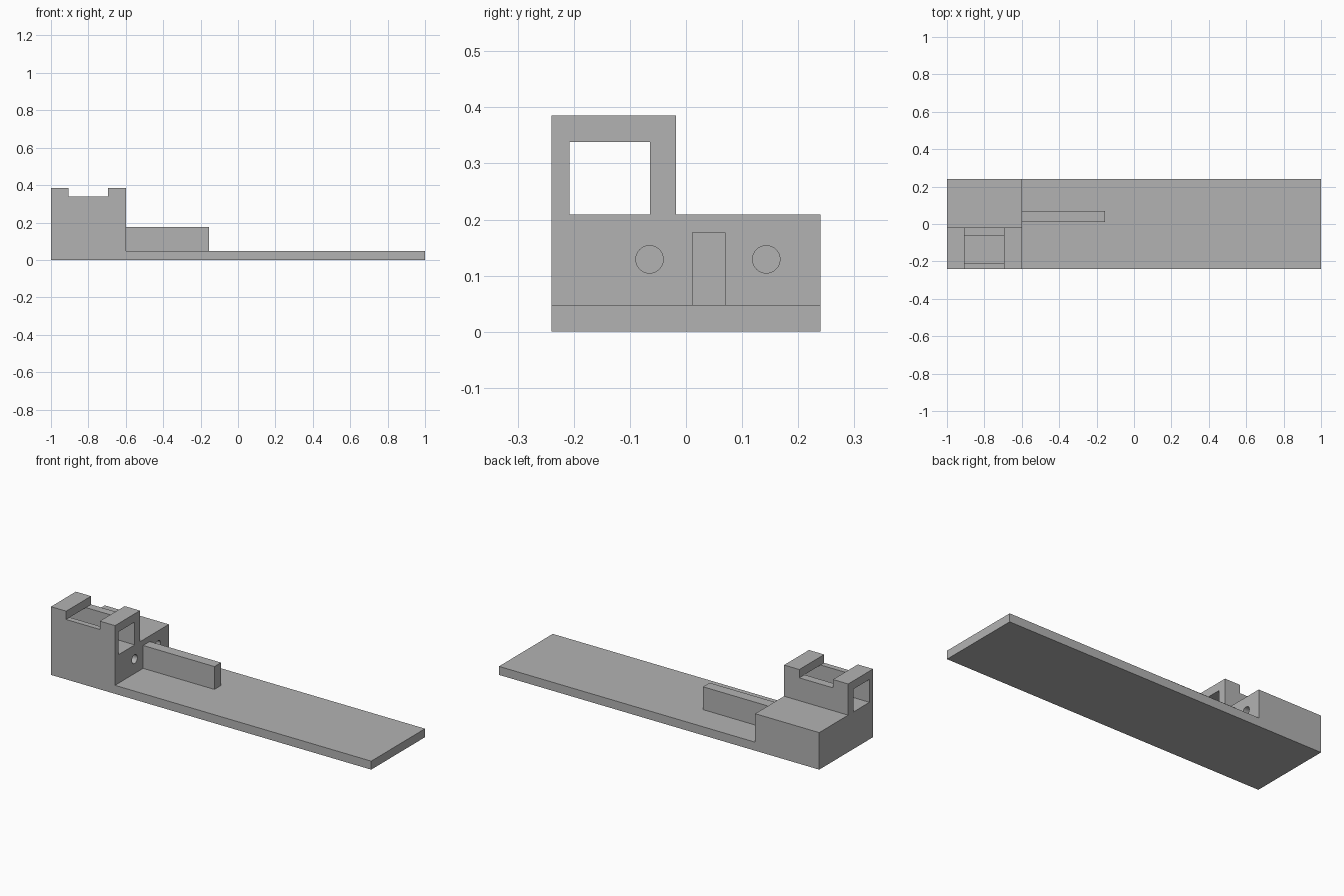
import bpy
import bmesh
from mathutils import Matrix, Vector

if "Cube" in bpy.data.objects:
    bpy.data.objects.remove(bpy.data.objects["Cube"], do_unlink=True)

grey = bpy.data.materials.new("plain grey")
grey.use_nodes = True
colour = (0.45, 0.45, 0.45, 1)
grey.diffuse_color = colour
grey.node_tree.nodes["Principled BSDF"].inputs["Base Color"].default_value = colour


def make(name, bm):
    bmesh.ops.recalc_face_normals(bm, faces=bm.faces)
    mesh = bpy.data.meshes.new(name)
    bm.to_mesh(mesh)
    bm.free()
    mesh.materials.append(grey)
    ob = bpy.data.objects.new(name, mesh)
    bpy.context.scene.collection.objects.link(ob)
    return ob


def box(name, low, high):
    low, high = Vector(low), Vector(high)
    bm = bmesh.new()
    bmesh.ops.create_cube(bm, size=1, matrix=Matrix.Translation((low + high) / 2)
                          @ Matrix.Diagonal((*(high - low), 1)))
    return make(name, bm)


def combine(target, tool, operation):
    mod = target.modifiers.new(tool.name, 'BOOLEAN')
    mod.object, mod.operation, mod.solver = tool, operation, 'EXACT'
    bpy.context.view_layer.objects.active = target
    bpy.ops.object.modifier_apply(modifier=mod.name)
    bpy.data.objects.remove(tool, do_unlink=True)


SIDE, STEP = 0.24, -0.6          # half width, inner face of the end block
BASE, BLOCK, TOP = 0.048, 0.209, 0.385

# Base plate and end block: one stepped profile pushed across the width
bm = bmesh.new()
profile = [(-1, 0), (1, 0), (1, BASE), (STEP, BASE), (STEP, BLOCK), (-1, BLOCK)]
face = bm.faces.new([bm.verts.new((x, -SIDE, z)) for x, z in profile])
pushed = bmesh.ops.extrude_face_region(bm, geom=[face])
bmesh.ops.translate(bm, vec=(0, 2 * SIDE, 0),
                    verts=[v for v in pushed["geom"] if isinstance(v, bmesh.types.BMVert)])
body = make("stepped_base", bm)

# Tower with a through window and a notch across its top
combine(body, box("tower", (-1, -SIDE, 0.1), (STEP, -0.018, TOP)), 'UNION')
combine(body, box("window", (-1.1, -0.208, BLOCK), (-0.5, -0.064, 0.338)), 'DIFFERENCE')
combine(body, box("notch", (-0.905, -0.3, 0.338), (-0.695, 0.1, 0.5)), 'DIFFERENCE')

# Two blind round holes in the inner face of the block
for y in (-0.065, 0.143):
    bm = bmesh.new()
    bmesh.ops.create_cone(bm, cap_ends=True, segments=32, radius1=0.0245, radius2=0.0245, depth=0.2,
                          matrix=Matrix.Translation((STEP, y, 0.129)) @ Matrix.Rotation(1.5707963, 4, 'Y'))
    combine(body, make("hole", bm), 'DIFFERENCE')

# Upright fin running along the plate
fin = box("upright_fin", (STEP, 0.011, BASE), (-0.155, 0.07, 0.177))

# Smooth only the hole walls
bpy.ops.object.select_all(action='DESELECT')
body.select_set(True)
bpy.context.view_layer.objects.active = body
bpy.ops.object.shade_smooth_by_angle()
